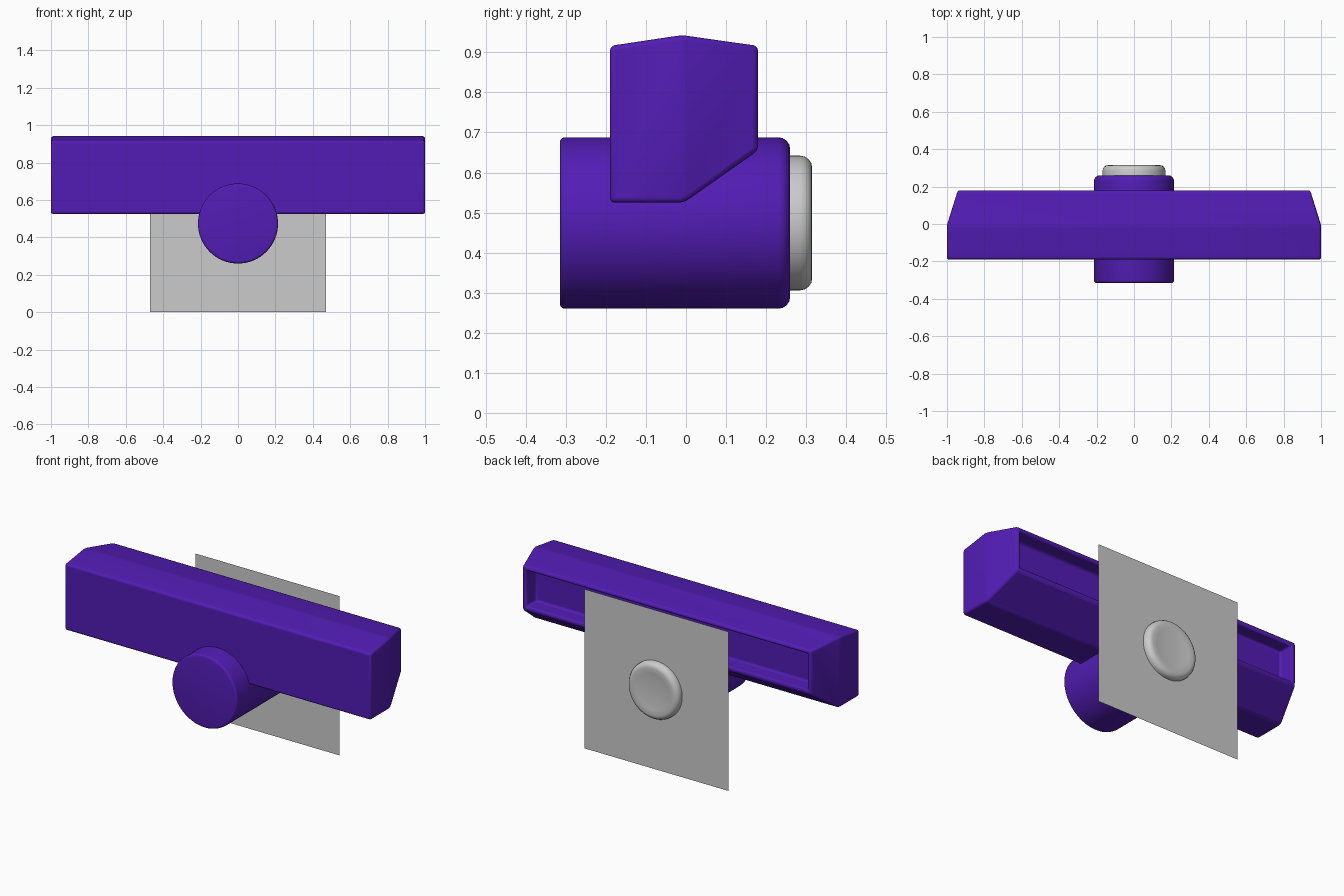
import bpy, bmesh, math

if "Cube" in bpy.data.objects:
    bpy.data.objects.remove(bpy.data.objects["Cube"])

purple = bpy.data.materials.new("purple")
purple.diffuse_color = (0.085, 0.012, 0.46, 1)
purple.use_nodes = True
purple.node_tree.nodes["Principled BSDF"].inputs["Base Color"].default_value = purple.diffuse_color


def finish(bm, name, mat=None, bevel=0, angle=35):
    bmesh.ops.recalc_face_normals(bm, faces=bm.faces)
    mesh = bpy.data.meshes.new(name)
    bm.to_mesh(mesh)
    bm.free()
    ob = bpy.data.objects.new(name, mesh)
    bpy.context.collection.objects.link(ob)
    if mat:
        mesh.materials.append(mat)
    if bevel:
        mod = ob.modifiers.new("rounding", 'BEVEL')
        mod.width = bevel
        mod.segments = 3
        mod.limit_method = 'ANGLE'
        mod.angle_limit = math.radians(8)
    bpy.ops.object.select_all(action='DESELECT')
    ob.select_set(True)
    bpy.context.view_layer.objects.active = ob
    bpy.ops.object.shade_smooth_by_angle(angle=math.radians(angle))
    return ob


def lathe_y(name, profile, zc, mat=None, sides=64):
    """Closed solid turned about the y axis from (y, radius) points."""
    bm = bmesh.new()
    rings = []
    for y, r in profile:
        rings.append([bm.verts.new((r * math.cos(2 * math.pi * i / sides), y,
                                    zc + r * math.sin(2 * math.pi * i / sides)))
                      for i in range(sides)])
    for a, b in zip(rings, rings[1:]):
        for i in range(sides):
            j = (i + 1) % sides
            bm.faces.new((a[i], a[j], b[j], b[i]))
    bm.faces.new(rings[0])
    bm.faces.new(rings[-1])
    return finish(bm, name, mat)


def rounded(y, r, size, out, steps=4):
    """Quarter-round rim points ending at face y; out is the face direction."""
    return [(y - out * size * (1 - math.sin(t)), r - size * (1 - math.cos(t)))
            for t in (math.pi / 2 * k / steps for k in range(steps + 1))]


# Long bar: six-sided section, ends tapering toward the back, slot in the back
section = [(-0.19, 0.525), (-0.005, 0.525), (0.18, 0.655),
           (0.18, 0.916), (-0.01, 0.943), (-0.19, 0.916)]
bm = bmesh.new()
left, right = [], []
for y, z in section:
    x = 1.0 if y <= 0 else 0.942
    left.append(bm.verts.new((-x, y, z)))
    right.append(bm.verts.new((x, y, z)))
back = None
for i in range(6):
    j = (i + 1) % 6
    f = bm.faces.new((left[i], left[j], right[j], right[i]))
    if i == 2:
        back = f
for s in (left, right):
    bm.faces.new((s[0], s[1], s[4], s[5]))
    bm.faces.new((s[1], s[2], s[3], s[4]))
bmesh.ops.recalc_face_normals(bm, faces=bm.faces)
bmesh.ops.inset_individual(bm, faces=[back], thickness=0.035)
floor = bmesh.ops.extrude_discrete_faces(bm, faces=[back])["faces"]
bmesh.ops.translate(bm, verts=floor[0].verts, vec=(0, -0.09, 0))
finish(bm, "bar", purple, bevel=0.013)

# Round barrel running front to back under the bar
barrel = rounded(-0.315, 0.214, 0.013, -1)[::-1] + rounded(0.26, 0.214, 0.03, 1)
lathe_y("barrel", barrel, 0.474, purple)

# Round mounting cap with a slightly dished face
cap = [(0.25, 0.168)] + rounded(0.315, 0.168, 0.03, 1) + [(0.313, 0.11), (0.309, 0.08)]
lathe_y("mount_cap", cap, 0.474)

# Thin square back plate
bm = bmesh.new()
bm.faces.new([bm.verts.new((x, 0.275, z)) for x, z in
              ((0.47, 0), (-0.47, 0), (-0.47, 0.94), (0.47, 0.94))])
finish(bm, "back_plate")
